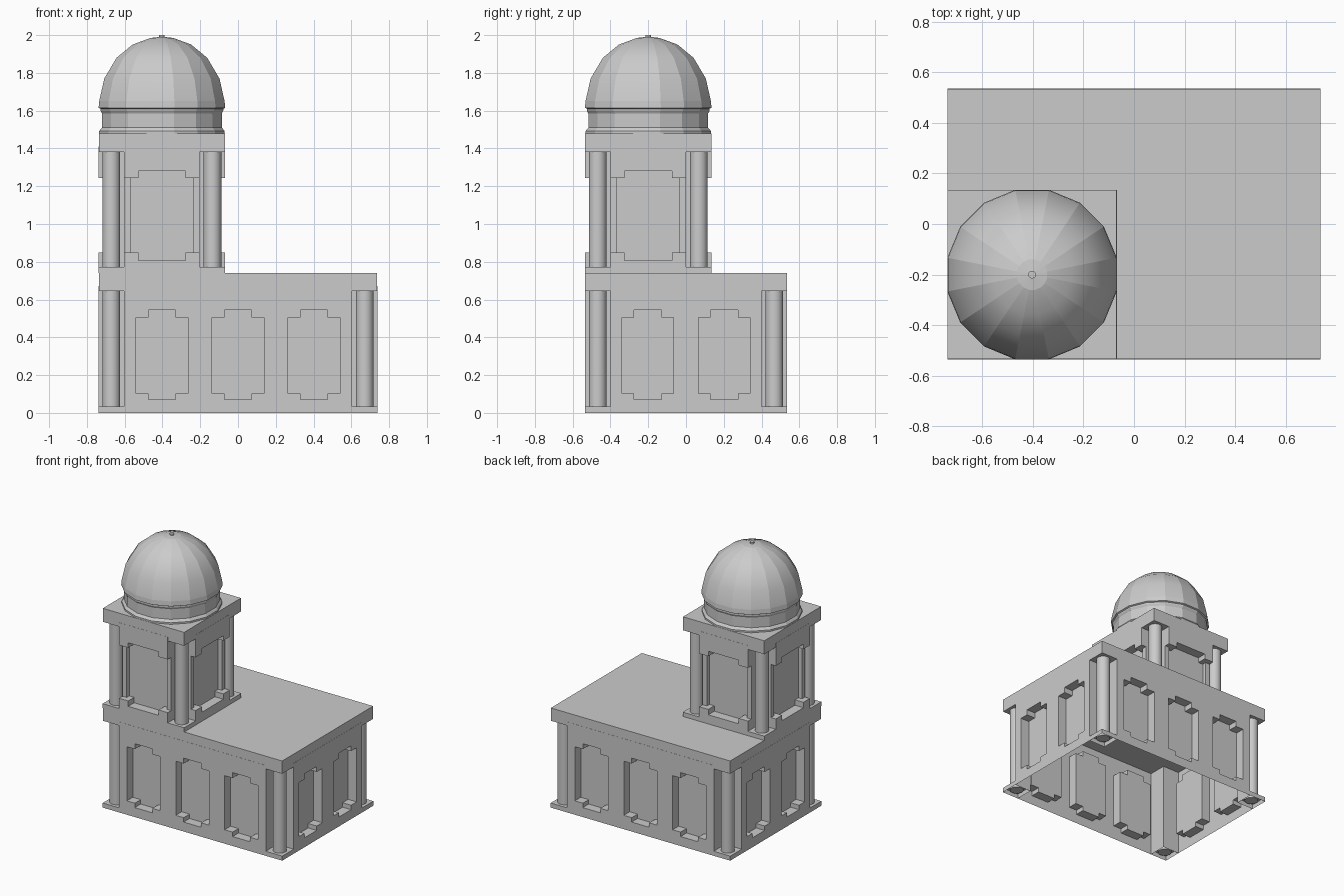
import bpy, bmesh, math
from mathutils import Matrix, Vector

if "Cube" in bpy.data.objects:
    bpy.data.objects.remove(bpy.data.objects["Cube"])


def finish(name, bm):
    bmesh.ops.recalc_face_normals(bm, faces=bm.faces)
    me = bpy.data.meshes.new(name)
    bm.to_mesh(me)
    bm.free()
    ob = bpy.data.objects.new(name, me)
    bpy.context.collection.objects.link(ob)
    return ob


def add_prism(bm, pts, vec):
    # closed polygon pushed along a vector
    f = bm.faces.new([bm.verts.new(p) for p in pts])
    r = bmesh.ops.extrude_face_region(bm, geom=[f], use_keep_orig=True)
    vs = [g for g in r['geom'] if isinstance(g, bmesh.types.BMVert)]
    bmesh.ops.translate(bm, verts=vs, vec=vec)


def box(name, x0, x1, y0, y1, z0, z1, open_bottom=False):
    bm = bmesh.new()
    add_prism(bm, [(x0, y0, z0), (x1, y0, z0), (x1, y1, z0), (x0, y1, z0)], (0, 0, z1 - z0))
    if open_bottom:
        drop_bottom(bm, z0)
    return finish(name, bm)


def drop_bottom(bm, z):
    low = [f for f in bm.faces if all(abs(v.co.z - z) < 1e-4 for v in f.verts)]
    bmesh.ops.delete(bm, geom=low, context='FACES')


def column(name, x, y, z0, z1, r=0.047):
    bm = bmesh.new()
    bmesh.ops.create_cone(bm, cap_ends=True, segments=24, radius1=r, radius2=r, depth=z1 - z0,
                          matrix=Matrix.Translation((x, y, (z0 + z1) / 2)))
    for f in bm.faces:
        f.smooth = len(f.verts) == 4
    return finish(name, bm)


def niche_profile(w, n, z):
    # stepped-corner opening: half widths w (wide) and n (narrow), four heights
    return [(-n, z[0]), (n, z[0]), (n, z[1]), (w, z[1]), (w, z[2]), (n, z[2]),
            (n, z[3]), (-n, z[3]), (-n, z[2]), (-w, z[2]), (-w, z[1]), (-n, z[1])]


def storey(name, cx, cy, hx, hy, z0, plate_top, slab0, wall_top, slab1, cuts):
    c = 0.135  # corner notch
    # notched wall body
    q = [(hx - c, -hy), (hx - c, -hy + c), (hx, -hy + c)]
    q += [(x, -y) for x, y in reversed(q)]
    q += [(-x, -y) for x, y in q]
    bm = bmesh.new()
    add_prism(bm, [(cx + x, cy + y, z0) for x, y in q], (0, 0, wall_top - z0))
    wall = finish(name + "_walls", bm)
    # stepped niches on all four sides
    for i, (prof, depth, front, side) in enumerate(cuts):
        bm = bmesh.new()
        for k in range(4):
            rot = Matrix.Rotation(k * math.pi / 2, 3, 'Z')
            dist = hy if k % 2 == 0 else hx
            for off in (front if k % 2 == 0 else side):
                pts = [rot @ Vector((off + u, -dist - 0.1, z)) + Vector((cx, cy, 0)) for u, z in prof]
                add_prism(bm, pts, rot @ Vector((0, depth + 0.1, 0)))
        cutter = finish("%s_niche_cutter_%d" % (name, i), bm)
        cutter.hide_render = True
        mod = wall.modifiers.new("niches", 'BOOLEAN')
        mod.operation, mod.solver, mod.object = 'DIFFERENCE', 'EXACT', cutter
        bpy.context.view_layer.update()
        dg = bpy.context.evaluated_depsgraph_get()
        me = bpy.data.meshes.new_from_object(wall.evaluated_get(dg))
        wall.modifiers.clear()
        wall.data = me
        bpy.data.objects.remove(cutter)
    # hollow underside
    bm = bmesh.new()
    bm.from_mesh(wall.data)
    drop_bottom(bm, z0)
    bm.to_mesh(wall.data)
    bm.free()
    # roof slab, sitting a hair behind the walls
    e = 0.001
    box(name + "_slab", cx - hx + e, cx + hx - e, cy - hy + e, cy + hy - e, slab0, slab1)
    # corner plates and columns
    for sx in (-1, 1):
        for sy in (-1, 1):
            x, y = cx + sx * (hx - c / 2), cy + sy * (hy - c / 2)
            h = c / 2
            box(name + "_corner_plate", x - h, x + h, y - h, y + h, z0, plate_top, True)
            column(name + "_column", x, y, z0 + 0.012, slab0)


# lower hall
hall = niche_profile(0.137, 0.072, (0.07, 0.103, 0.505, 0.545))
storey("hall", 0, 0, 0.738, 0.535, 0, 0.034, 0.645, 0.672, 0.74,
       [(hall, 0.07, (-0.402, 0, 0.402), (-0.202, 0.202))])

# corner tower
TX, TY = -0.403, -0.2
hz = (0.808, 0.848, 1.243, 1.28)
storey("tower", TX, TY, 0.335, 0.335, 0.74, 0.772, 1.38, 1.41, 1.48,
       [(niche_profile(0.25, 0.125, hz), 0.04, (0,), (0,)),
        (niche_profile(0.165, 0.125, hz), 0.07, (0,), (0,))])

# sixteen-sided drum and dome, flat sides facing the axes
profile = [(0.332, 1.48), (0.332, 1.492), (0.322, 1.505), (0.317, 1.51), (0.317, 1.585), (0.325, 1.6),
           (0.325, 1.61), (0.335, 1.615), (0.332, 1.65), (0.305, 1.77), (0.24, 1.88), (0.155, 1.95),
           (0.06, 1.985), (0.015, 1.99), (0.015, 2.0)]
N = 16
bm = bmesh.new()
rings = []
for r, z in profile:
    R = r / math.cos(math.pi / N)
    rings.append([bm.verts.new((TX + R * math.cos((k + 0.5) * math.tau / N),
                                TY + R * math.sin((k + 0.5) * math.tau / N), z)) for k in range(N)])
for i in range(len(rings) - 1):
    for k in range(N):
        f = bm.faces.new((rings[i][k], rings[i][(k + 1) % N], rings[i + 1][(k + 1) % N], rings[i + 1][k]))
        f.smooth = 8 <= i <= 11
bm.faces.new(rings[-1])
# sharp ribs between the dome panels
for e in bm.edges:
    if abs(e.verts[0].co.z - e.verts[1].co.z) > 1e-4:
        e.smooth = False
finish("dome", bm)
